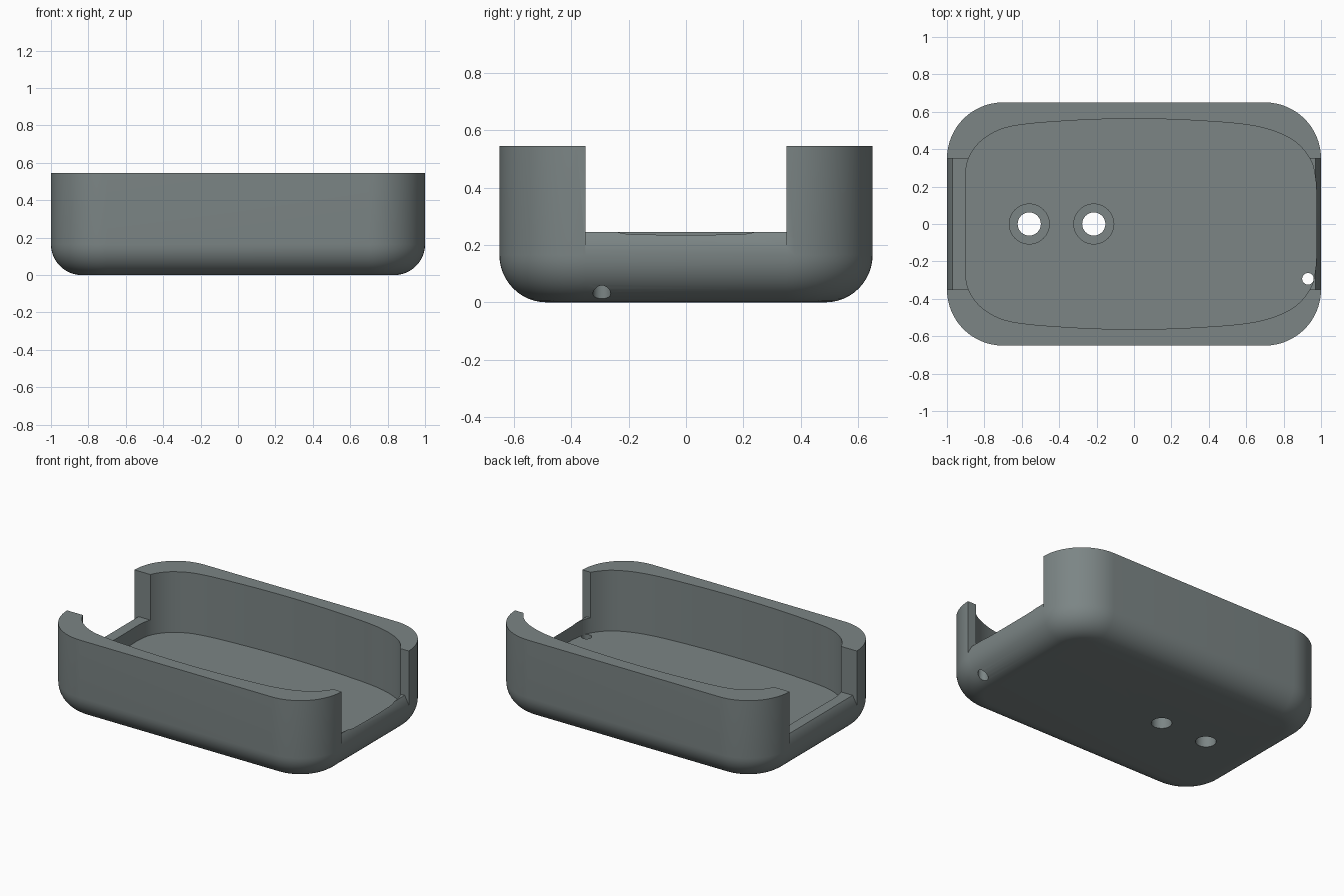
import bpy, bmesh, math
from mathutils import Vector

if "Cube" in bpy.data.objects:
    bpy.data.objects.remove(bpy.data.objects["Cube"])

HEIGHT, FLOOR, FILLET, CORNER = 0.545, 0.145, 0.165, 0.3

grey = bpy.data.materials.new("slate grey")
grey.diffuse_color = (0.2, 0.235, 0.235, 1)
grey.use_nodes = True
grey.node_tree.nodes["Principled BSDF"].inputs["Base Color"].default_value = grey.diffuse_color


def loft(name, rings):
    """Closed solid through matching rings of points."""
    bm = bmesh.new()
    loops = [[bm.verts.new(p) for p in ring] for ring in rings]
    n = len(loops[0])
    for a, b in zip(loops, loops[1:]):
        for i in range(n):
            j = (i + 1) % n
            bm.faces.new((a[i], a[j], b[j], b[i]))
    bm.faces.new(loops[0][::-1])
    bm.faces.new(loops[-1])
    bmesh.ops.recalc_face_normals(bm, faces=bm.faces)
    mesh = bpy.data.meshes.new(name)
    bm.to_mesh(mesh)
    bm.free()
    mesh.materials.append(grey)
    obj = bpy.data.objects.new(name, mesh)
    bpy.context.collection.objects.link(obj)
    return obj


def rounded_ring(inset, z, steps=16):
    r, pts = CORNER - inset, []
    for q, (sx, sy) in enumerate(((1, 1), (-1, 1), (-1, -1), (1, -1))):
        for k in range(steps + 1):
            a = (q + k / steps) * math.pi / 2
            pts.append((sx * 0.7 + r * math.cos(a), sy * 0.35 + r * math.sin(a), z))
    return pts


def circle(x, y, r, z, n=32):
    return [(x + r * math.cos(2 * math.pi * k / n),
             y + r * math.sin(2 * math.pi * k / n), z) for k in range(n)]


def smooth_closed(pts, steps=5):
    """Smooth curve through a closed list of points."""
    out, n = [], len(pts)
    for i in range(n):
        a, b, c, d = (Vector(pts[(i + k) % n]) for k in (-1, 0, 1, 2))
        for s in range(steps):
            t = s / steps
            out.append(0.5 * (2 * b + (c - a) * t + (2 * a - 5 * b + 4 * c - d) * t * t
                              + (3 * b - a - 3 * c + d) * t ** 3))
    return out


def cut(target, cutter):
    cutter.hide_render = True
    cutter.hide_viewport = True
    mod = target.modifiers.new(cutter.name, 'BOOLEAN')
    mod.operation = 'DIFFERENCE'
    mod.solver = 'EXACT'
    mod.object = cutter


# Outer shell: rounded rectangle with a filleted underside
rings = []
for k in range(13):
    a = k / 12 * math.pi / 2
    rings.append(rounded_ring(FILLET * (1 - math.sin(a)), FILLET * (1 - math.cos(a))))
rings.append(rounded_ring(0, HEIGHT))
tray = loft("tray", rings)

# Bowed cavity, mirrored front to back
half = [(-0.9, 0.13), (-0.9, 0.28), (-0.87, 0.38), (-0.79, 0.465), (-0.65, 0.523),
        (-0.35, 0.552), (0, 0.563), (0.35, 0.552), (0.65, 0.523), (0.84, 0.455),
        (0.94, 0.35), (0.97, 0.24), (0.975, 0.12)]
outline = smooth_closed(half + [(x, -y) for x, y in reversed(half)])
cut(tray, loft("cavity_cutter", [[(p.x, p.y, z) for p in outline] for z in (FLOOR, 0.8)]))

# End openings with chamfered sills
side = [(0.97, 0.245), (1.0, 0.19), (1.1, 0.19), (1.1, 0.8)]
profile = side + [(-x, z) for x, z in reversed(side)]
cut(tray, loft("opening_cutter", [[(x, y, z) for x, z in profile] for y in (-0.35, 0.35)]))

# Two counterbored screw holes and a small drain hole
for i, x in enumerate((-0.56, -0.215)):
    cut(tray, loft(f"screw_hole_cutter_{i}", [
        circle(x, 0, 0.062, -0.1), circle(x, 0, 0.062, 0.075),
        circle(x, 0, 0.107, 0.0751), circle(x, 0, 0.107, 0.3)]))
cut(tray, loft("drain_hole_cutter", [circle(0.93, -0.293, 0.031, z, 24) for z in (-0.1, 0.4)]))

# Apply the cuts and shade
bpy.context.view_layer.update()
result = bpy.data.meshes.new_from_object(tray.evaluated_get(bpy.context.evaluated_depsgraph_get()))
tray.modifiers.clear()
tray.data = result
for obj in list(bpy.data.objects):
    if obj != tray:
        bpy.data.objects.remove(obj)
bpy.context.view_layer.objects.active = tray
tray.select_set(True)
bpy.ops.object.shade_smooth_by_angle(angle=math.radians(30))
